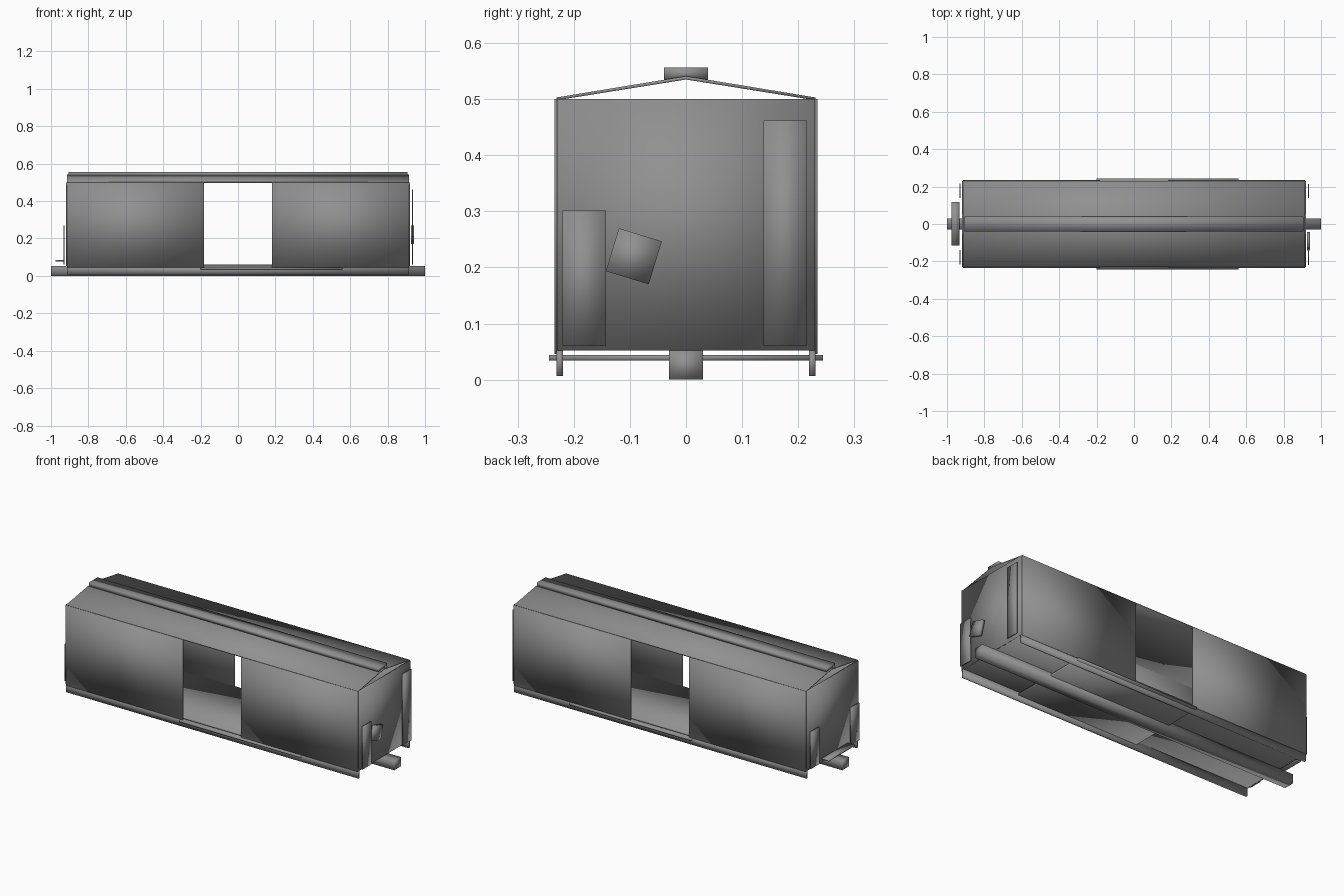
import bpy, bmesh
from math import radians
from mathutils import Matrix

cube = bpy.data.objects.get("Cube")
if cube:
    bpy.data.objects.remove(cube, do_unlink=True)

# One plain grey for the whole wagon
GREY = (0.28, 0.28, 0.28, 1)
grey = bpy.data.materials.new("wagon_grey")
grey.use_nodes = True
grey.diffuse_color = GREY
grey.node_tree.nodes["Principled BSDF"].inputs["Base Color"].default_value = GREY


def finish(name, bm):
    """Turn a bmesh into a smooth shaded grey object."""
    bmesh.ops.recalc_face_normals(bm, faces=bm.faces)
    for f in bm.faces:
        f.smooth = True
    mesh = bpy.data.meshes.new(name)
    bm.to_mesh(mesh)
    bm.free()
    mesh.materials.append(grey)
    obj = bpy.data.objects.new(name, mesh)
    bpy.context.collection.objects.link(obj)
    return obj


def box(name, x, y, z, turn=0):
    """Box from three (low, high) ranges, turned about x by some degrees."""
    size = [b - a for a, b in (x, y, z)]
    centre = [(a + b) / 2 for a, b in (x, y, z)]
    bm = bmesh.new()
    bmesh.ops.create_cube(bm, size=1, matrix=Matrix.Translation(centre)
                          @ Matrix.Rotation(radians(turn), 4, "X")
                          @ Matrix.Diagonal((*size, 1)))
    return finish(name, bm)


def span(a, b, side):
    """Range on the positive or negative side."""
    return tuple(sorted((a * side, b * side)))


# Underframe and floor
box("centre_sill", (-1, 1), (-0.03, 0.03), (0, 0.052))
box("floor", (-0.915, 0.915), (-0.23, 0.23), (0.052, 0.061))
box("door_cross_plate", (-0.2, 0.56), (-0.244, 0.244), (0.034, 0.044))

# Sides with a doorway in the middle, sills and ends
for s, side in ((-1, "right"), (1, "left")):
    box(f"{side}_sill", (-0.915, 0.915), span(0.219, 0.231, s), (0.007, 0.052))
    for e, end in ((-1, "rear"), (1, "fore")):
        box(f"{side}_{end}_wall", span(0.182, 0.915, e), span(0.229, 0.234, s), (0.046, 0.5))
for e, end in ((-1, "rear"), (1, "fore")):
    box(f"{end}_end_wall", span(0.911, 0.92, e), (-0.23, 0.23), (0.052, 0.5))

# Pitched roof, open at the gables
profile = [(-0.231, 0.498), (0, 0.535), (0.231, 0.498),
           (0.231, 0.503), (0, 0.541), (-0.231, 0.503)]
bm = bmesh.new()
near, far = [[bm.verts.new((x, y, z)) for y, z in profile] for x in (-0.913, 0.913)]
for i in range(len(profile)):
    j = (i + 1) % len(profile)
    bm.faces.new((near[i], near[j], far[j], far[i]))
for ring in (near, far):
    bm.faces.new((ring[0], ring[1], ring[4], ring[5]))
    bm.faces.new((ring[1], ring[2], ring[3], ring[4]))
finish("roof", bm)
box("running_board", (-0.907, 0.907), (-0.039, 0.039), (0.535, 0.556))

# Ladder plates, brake plate and end platform
box("tall_ladder", (0.93, 0.936), (0.138, 0.215), (0.06, 0.462))
box("short_ladder", (0.93, 0.936), (-0.22, -0.143), (0.06, 0.302))
box("brake_plate", (0.925, 0.941), (-0.133, -0.053), (0.18, 0.26), turn=-17)
for s, side in ((-1, "right"), (1, "left")):
    box(f"rear_{side}_ladder", (-0.934, -0.928), span(0.14, 0.217, s), (0.06, 0.27))
box("end_platform", (-0.977, -0.934), (-0.115, 0.118), (0.077, 0.084))
